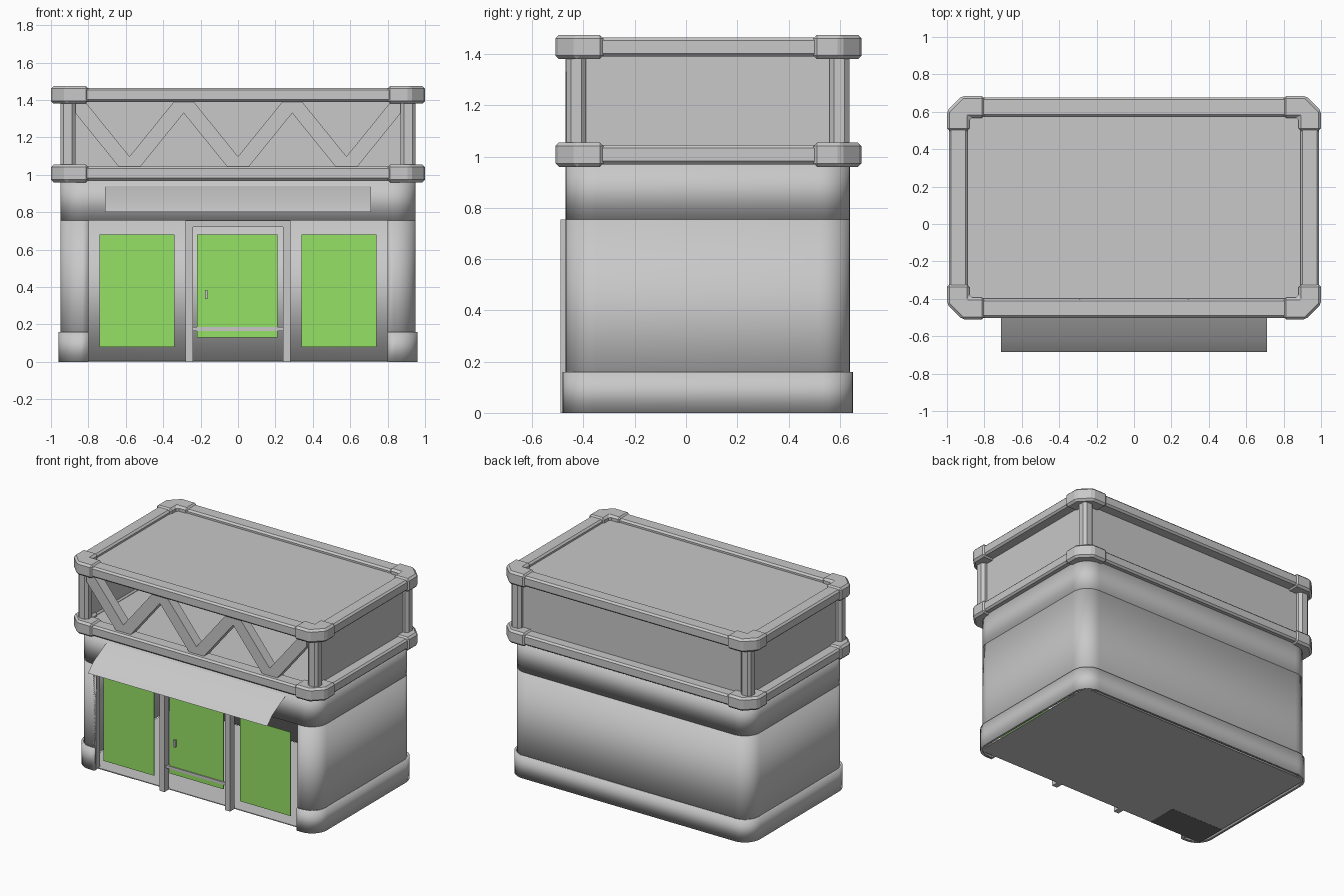
import bpy, bmesh, math
from mathutils import Vector

if "Cube" in bpy.data.objects:
    bpy.data.objects.remove(bpy.data.objects["Cube"], do_unlink=True)


def material(name, rgb):
    m = bpy.data.materials.new(name)
    m.use_nodes = True
    m.diffuse_color = (*rgb, 1)
    m.node_tree.nodes["Principled BSDF"].inputs["Base Color"].default_value = (*rgb, 1)
    return m


GREY = material("light grey", (0.58, 0.58, 0.58))
DARK = material("dark grey", (0.16, 0.16, 0.16))
GREEN = material("glass green", (0.30, 0.75, 0.13))


def finish(bm, name, mat, bevel=0, smooth=False, solid=0):
    bmesh.ops.recalc_face_normals(bm, faces=bm.faces)
    mesh = bpy.data.meshes.new(name)
    bm.to_mesh(mesh)
    bm.free()
    mesh.materials.append(mat)
    ob = bpy.data.objects.new(name, mesh)
    bpy.context.collection.objects.link(ob)
    if solid:
        mod = ob.modifiers.new("Thickness", "SOLIDIFY")
        mod.thickness = solid
        mod.offset = -1
    if bevel:
        mod = ob.modifiers.new("Bevel", "BEVEL")
        mod.width = bevel
        mod.segments = 1
    if smooth:
        bpy.ops.object.select_all(action="DESELECT")
        ob.select_set(True)
        bpy.context.view_layer.objects.active = ob
        bpy.ops.object.shade_smooth_by_angle(angle=math.radians(35))
    return ob


def box(name, xs, ys, zs, mat=GREY, bevel=0):
    bm = bmesh.new()
    bmesh.ops.create_cube(bm, size=1)
    for v in bm.verts:
        v.co = Vector([(r[0] + r[1]) / 2 + c * (r[1] - r[0])
                       for r, c in zip((xs, ys, zs), v.co)])
    return finish(bm, name, mat, bevel)


def prism(name, points, offset, bevel=0):
    """Closed polygon extruded along offset."""
    bm = bmesh.new()
    face = bm.faces.new([bm.verts.new(p) for p in points])
    ext = bmesh.ops.extrude_face_region(bm, geom=[face])["geom"]
    bmesh.ops.translate(bm, vec=offset,
                        verts=[g for g in ext if isinstance(g, bmesh.types.BMVert)])
    # the starting face remains as the closing cap
    return finish(bm, name, GREY, bevel)


def sheet(name, path, offset, solid=0, closed=False):
    """Open or closed path swept along offset."""
    bm = bmesh.new()
    a = [bm.verts.new(p) for p in path]
    b = [bm.verts.new(Vector(p) + Vector(offset)) for p in path]
    for i in range(len(a) if closed else len(a) - 1):
        j = (i + 1) % len(a)
        bm.faces.new((a[i], a[j], b[j], b[i]))
    return finish(bm, name, GREY, smooth=True, solid=solid)


CY = 0.085      # middle of the building in depth
OPEN = 0.80     # half width of the shop front


def wall_path(hx, hy, z, r=0.12):
    """Rounded outline from one side of the shop front round to the other."""
    pts = [(OPEN, CY - hy, z)]
    for k, (sx, sy) in enumerate(((1, -1), (1, 1), (-1, 1), (-1, -1))):
        for i in range(9):
            t = math.radians(-90 + 90 * k + 90 * i / 8)
            pts.append((sx * (hx - r) + r * math.cos(t),
                        CY + sy * (hy - r) + r * math.sin(t), z))
    return pts + [(-OPEN, CY - hy, z)]


# Ground floor shell
sheet("lower_wall", wall_path(0.95, 0.555, 0), (0, 0, 0.755), solid=0.012)
sheet("upper_wall", wall_path(0.95, 0.555, 0.755), (0, 0, 0.225), solid=0.012, closed=True)
sheet("base_band", wall_path(0.96, 0.567, 0), (0, 0, 0.16), solid=0.013)
box("ground_floor", (-0.925, 0.925), (-0.44, 0.615), (0, 0.006))
box("floor_patch", (-0.925, -0.51), (-0.44, -0.22), (-0.001, 0.001), DARK)
for side, s in (("left", 1), ("right", -1)):
    x = sorted((s * 0.80, s * 0.815))
    box(side + "_jamb", x, (-0.47, -0.42), (0, 0.755))

# Shop windows and door
for side, s in (("left", 1), ("right", -1)):
    box(side + "_window", sorted((s * 0.34, s * 0.74)), (-0.463, -0.457), (0.08, 0.68), GREEN)
    box(side + "_door_post", sorted((s * 0.24, s * 0.28)), (-0.49, -0.44), (0, 0.755))
box("door_header", (-0.24, 0.24), (-0.49, -0.44), (0.72, 0.755))
box("door_glass", (-0.22, 0.21), (-0.463, -0.457), (0.13, 0.68), GREEN)
box("door_rail", (-0.24, 0.24), (-0.47, -0.45), (0.165, 0.185))
box("door_handle", (-0.177, -0.163), (-0.48, -0.46), (0.335, 0.385))

# Awning
sheet("awning", [(-0.71, -0.47, 0.94), (-0.71, -0.62, 0.86), (-0.71, -0.685, 0.80)],
      (1.42, 0, 0))

# Two ledge rings with corner caps
RY = 0.0875
CAP = [(0.80, 0.5975), (0.92, 0.5975), (1.0, 0.5175), (1.0, 0.41),
       (0.88, 0.41), (0.88, 0.48), (0.80, 0.48)]
for level, z in (("middle", 0.96), ("top", 1.38)):
    zs = (z + 0.01, z + 0.085)
    for s, fb, lr in ((1, "back", "left"), (-1, "front", "right")):
        box(f"{level}_{fb}_rail", (-0.82, 0.82),
            sorted((RY + s * 0.487, RY + s * 0.59)), zs, bevel=0.012)
        box(f"{level}_{lr}_rail", sorted((s * 0.89, s * 0.99)),
            (RY - 0.44, RY + 0.44), zs, bevel=0.012)
        for t, side in ((1, "left"), (-1, "right")):
            prism(f"{level}_{fb}_{side}_cap",
                  [(t * px, RY + s * py, z) for px, py in CAP], (0, 0, 0.095), bevel=0.014)

# Upper storey
box("middle_floor", (-0.93, 0.93), (-0.45, 0.62), (0.99, 1.03))
box("roof", (-0.92, 0.92), (-0.44, 0.61), (1.40, 1.44))
box("upper_back_wall", (-0.90, 0.90), (0.585, 0.60), (1.0, 1.42))
for s, side in ((1, "left"), (-1, "right")):
    box(f"upper_{side}_wall", sorted((s * 0.90, s * 0.915)), (-0.42, 0.60), (1.0, 1.42))
    for t, fb in ((1, "back"), (-1, "front")):
        box(f"{fb}_{side}_post", sorted((s * 0.87, s * 0.95)),
            sorted((CY + t * 0.475, CY + t * 0.552)), (1.0, 1.42), bevel=0.018)

# Zigzag truss across the front
STEP, HALF = 0.29, 0.063
for i in range(6):
    x0, x1 = (i - 3) * STEP, (i - 2) * STEP
    z0, z1 = (1.393, 1.035) if i % 2 == 0 else (1.035, 1.393)
    prism(f"truss_bar_{i + 1}",
          [(x0, -0.47, z0 - HALF), (x1, -0.47, z1 - HALF),
           (x1, -0.47, z1 + HALF), (x0, -0.47, z0 + HALF)], (0, 0.07, 0))
